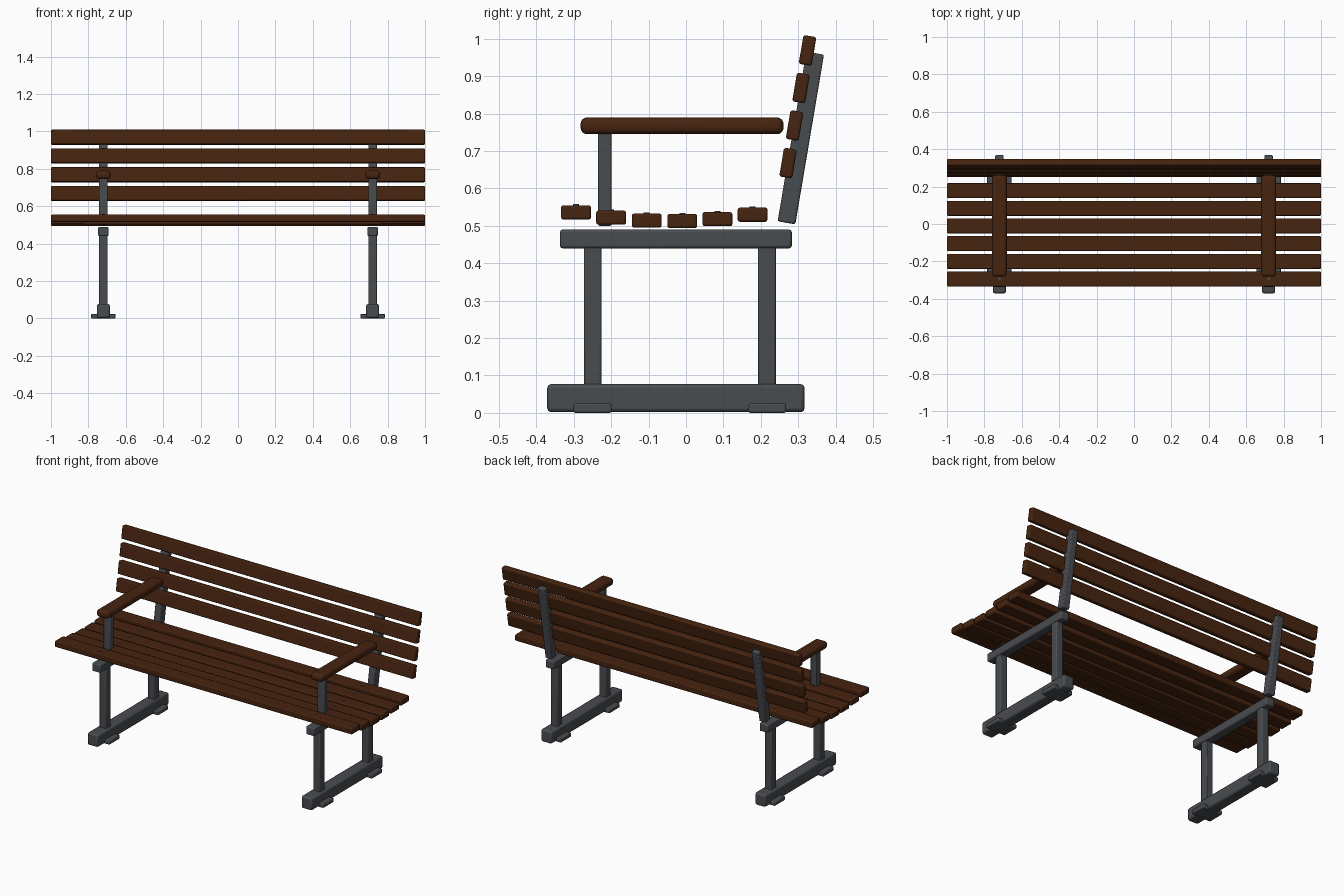
import bpy, math

if "Cube" in bpy.data.objects:
    bpy.data.objects.remove(bpy.data.objects["Cube"])

def material(name, rgb):
    m = bpy.data.materials.new(name)
    m.diffuse_color = (*rgb, 1)
    m.use_nodes = True
    m.node_tree.nodes["Principled BSDF"].inputs["Base Color"].default_value = m.diffuse_color
    return m

WOOD = material("dark_brown_wood", (0.062, 0.0175, 0.005))
METAL = material("dark_grey_metal", (0.066, 0.072, 0.081))
TILT = math.radians(-9.6)

def finish(o, name, mat):
    o.name = name
    o.data.materials.append(mat)
    bpy.ops.object.shade_smooth_by_angle(angle=math.radians(35))
    return o

def box(name, centre, size, mat, bevel=0.005, seg=2, tilt=0.0):
    bpy.ops.mesh.primitive_cube_add(size=1, location=centre)
    o = bpy.context.object
    o.scale = size
    bpy.ops.object.transform_apply(location=False, rotation=False, scale=True)
    o.rotation_euler.x = tilt
    b = o.modifiers.new("bevel", 'BEVEL')
    b.width, b.segments = bevel, seg
    return finish(o, name, mat)

def span(name, x, w, y0, y1, z0, z1, mat, bevel=0.005, seg=2):
    return box(name, (x, (y0 + y1) / 2, (z0 + z1) / 2), (w, y1 - y0, z1 - z0), mat, bevel, seg)

# Seat slats, following a shallow dip
seat = [(-0.294, 0.536), (-0.2, 0.522), (-0.105, 0.514),
        (-0.01, 0.513), (0.084, 0.518), (0.178, 0.530)]
for y, z in seat:
    box("seat_slat", (0, y, z), (2, 0.08, 0.038), WOOD, 0.006)

# Back slats, leaning backwards
for i in range(4):
    box("back_slat", (0, 0.273 + 0.0173 * i, 0.668 + 0.1003 * i),
        (2, 0.035, 0.078), WOOD, 0.006, tilt=TILT)

for x in (-0.72, 0.72):
    # Foot rail with ground pads
    span("foot_rail", x, 0.07, -0.371, 0.317, 0.002, 0.077, METAL, 0.01)
    span("front_pad", x, 0.13, -0.301, -0.199, 0, 0.025, METAL)
    span("back_pad", x, 0.13, 0.167, 0.268, 0, 0.025, METAL)
    # Legs and seat beam
    span("front_leg", x, 0.045, -0.273, -0.226, 0.06, 0.455, METAL)
    span("back_leg", x, 0.045, 0.193, 0.24, 0.06, 0.455, METAL)
    span("seat_beam", x, 0.055, -0.337, 0.283, 0.44, 0.49, METAL, 0.007)
    # Leaning back post
    box("back_post", (x, 0.307, 0.735), (0.045, 0.048, 0.46), METAL, tilt=TILT)
    # Armrest and its support
    span("armrest_support", x, 0.045, -0.235, -0.199, 0.5, 0.755, METAL)
    span("armrest", x, 0.08, -0.282, 0.261, 0.745, 0.79, WOOD, 0.018, 4)
    # Bolt heads on the seat slats
    for y, z in seat:
        bpy.ops.mesh.primitive_cylinder_add(vertices=12, radius=0.008, depth=0.012,
                                            location=(x, y, z + 0.016))
        finish(bpy.context.object, "bolt_head", METAL)
